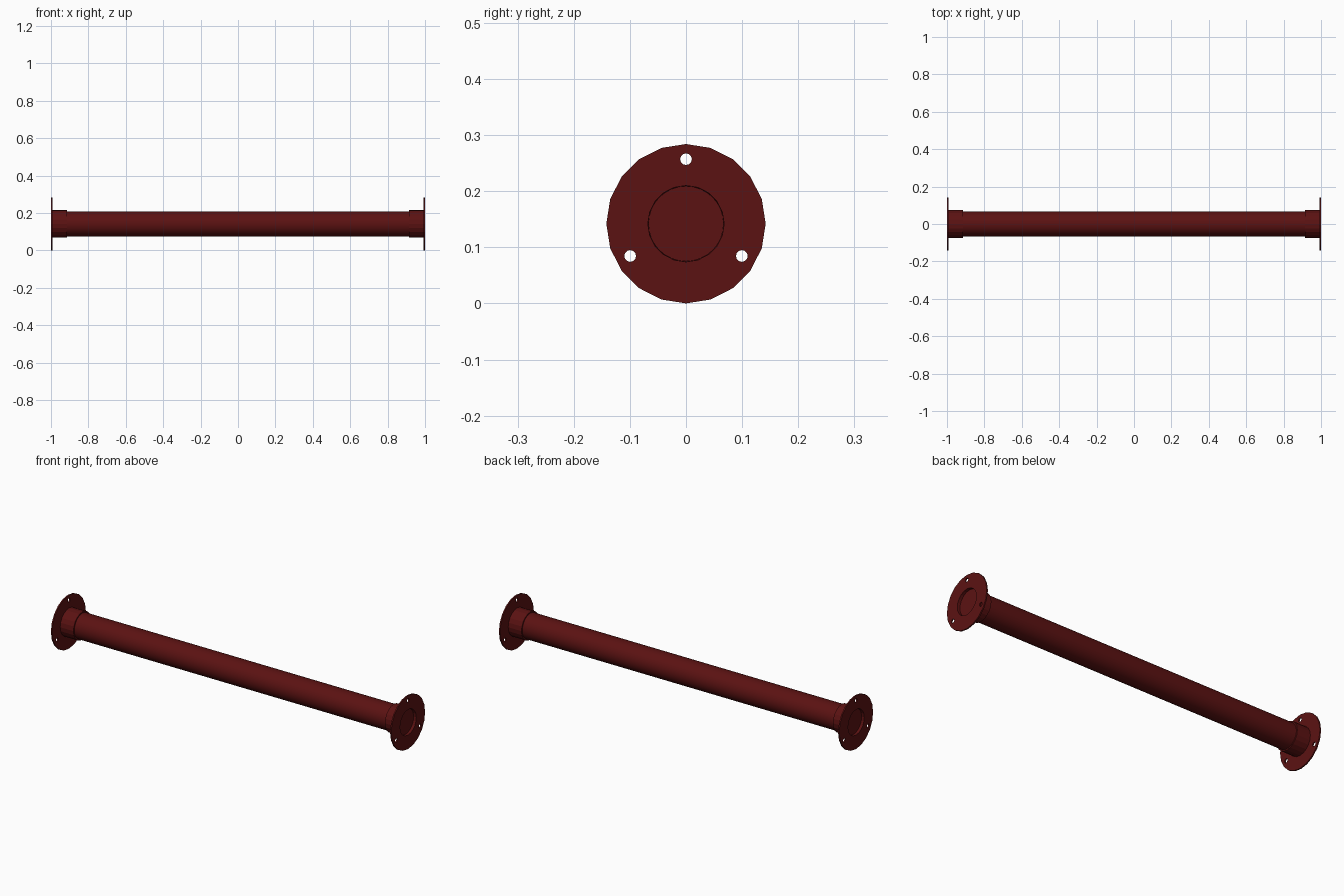
import bpy, bmesh, math
from mathutils import Matrix, Vector

cube = bpy.data.objects.get("Cube")
if cube:
    bpy.data.objects.remove(cube, do_unlink=True)

AXIS_Z = 0.142          # height of the pipe's centre line
FLANGE_R = 0.142
PIPE_R = 0.067
SIDES = 20

red = bpy.data.materials.new("dark red paint")
red.use_nodes = True
colour = (0.105, 0.006, 0.006, 1)
red.diffuse_color = colour
red.node_tree.nodes["Principled BSDF"].inputs["Base Color"].default_value = colour


def finish(name, bm, mirrored=False):
    """Turn a bmesh into a painted object on the pipe's axis."""
    bmesh.ops.recalc_face_normals(bm, faces=bm.faces)
    mesh = bpy.data.meshes.new(name)
    bm.to_mesh(mesh)
    bm.free()
    mesh.materials.append(red)
    obj = bpy.data.objects.new(name, mesh)
    obj.location.z = AXIS_Z
    bpy.context.collection.objects.link(obj)
    if mirrored:
        obj.modifiers.new("other end", 'MIRROR').use_axis[0] = True
    return obj


def ring(bm, x, radius, sides, y=0, z=0):
    """Closed loop of edges around the x direction."""
    verts = []
    for i in range(sides):
        a = math.tau * i / sides
        verts.append(bm.verts.new((x, y + radius * math.sin(a), z + radius * math.cos(a))))
    return [bm.edges.new((verts[i - 1], verts[i])) for i in range(sides)]


# Pipe: long capped cylinder, ending just inside the flanges
bm = bmesh.new()
bmesh.ops.create_cone(bm, cap_ends=True, segments=32, radius1=PIPE_R, radius2=PIPE_R,
                      depth=1.97, matrix=Matrix.Rotation(math.pi / 2, 4, 'Y'))
pipe = finish("pipe", bm)
bpy.context.view_layer.objects.active = pipe
pipe.select_set(True)
bpy.ops.object.shade_smooth_by_angle(angle=math.radians(30))
pipe.select_set(False)

# Flanges: thin discs with a centre opening and three bolt holes
bm = bmesh.new()
edges = ring(bm, 1, FLANGE_R, SIDES) + ring(bm, 1, 0.068, SIDES)
for k in range(3):
    a = math.tau * k / 3
    edges += ring(bm, 1, 0.0105, 12, 0.115 * math.sin(a), 0.115 * math.cos(a))
bmesh.ops.triangle_fill(bm, use_beauty=True, edges=edges, normal=Vector((1, 0, 0)))
walls = bmesh.ops.extrude_face_region(bm, geom=bm.faces[:], use_keep_orig=True)
new_verts = [g for g in walls["geom"] if isinstance(g, bmesh.types.BMVert)]
bmesh.ops.translate(bm, verts=new_verts, vec=(-0.007, 0, 0))
finish("flange", bm, mirrored=True)

# Collars: short sleeves that grip the pipe behind each flange
bm = bmesh.new()
profile = [(0.915, 0.066), (0.915, 0.074), (0.994, 0.074), (0.994, 0.068)]
verts = [bm.verts.new((x, 0, r)) for x, r in profile]
loop = [bm.edges.new((verts[i - 1], verts[i])) for i in range(4)]
bmesh.ops.spin(bm, geom=verts + loop, cent=(0, 0, 0), axis=(1, 0, 0),
               angle=math.tau, steps=SIDES, use_merge=True)
bmesh.ops.remove_doubles(bm, verts=bm.verts, dist=0.0005)
finish("collar", bm, mirrored=True)
